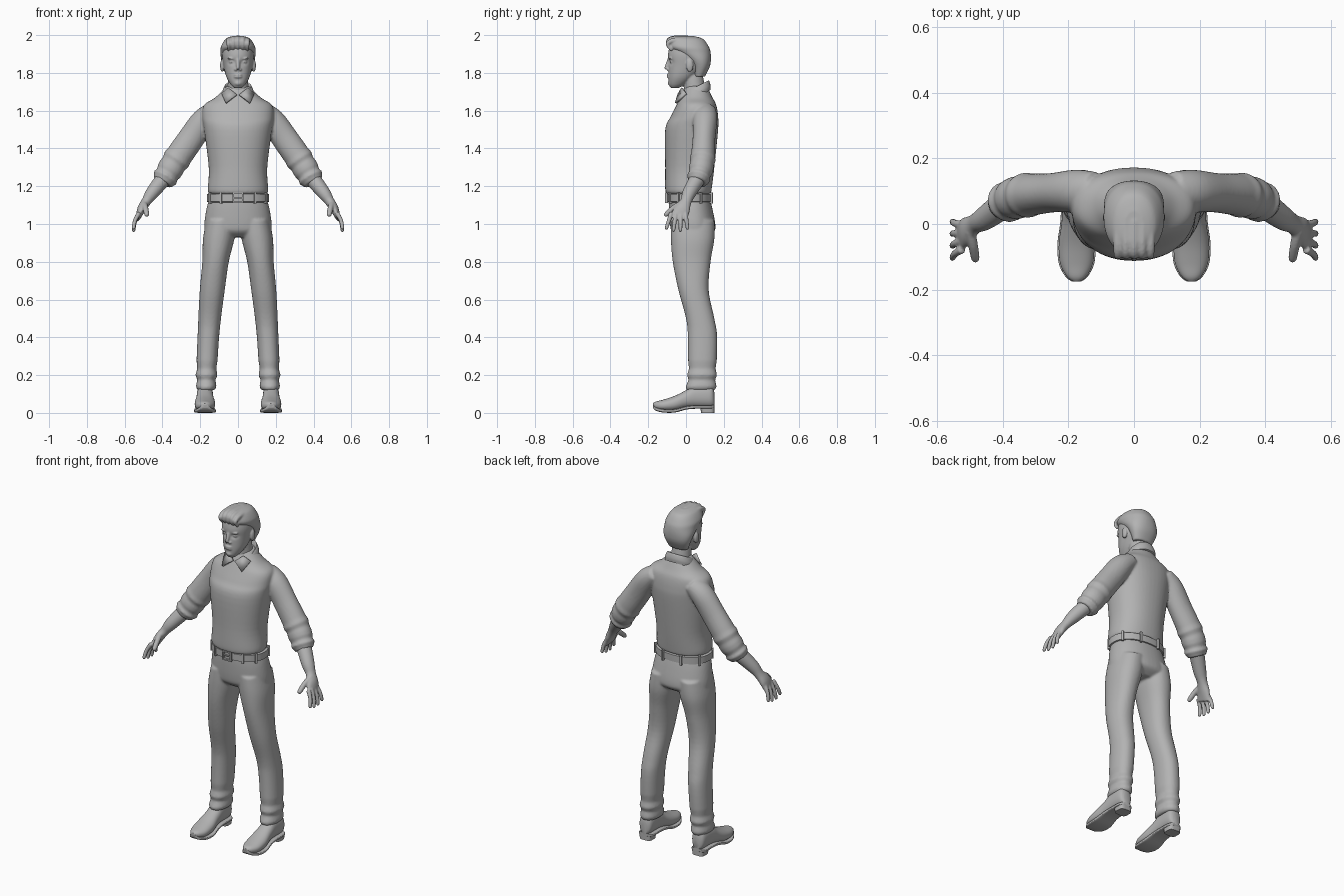
import bpy
import bmesh
from math import atan2, cos, exp, pi, sin
from mathutils import Matrix, Vector

if "Cube" in bpy.data.objects:
    bpy.data.objects.remove(bpy.data.objects["Cube"], do_unlink=True)

grey = bpy.data.materials.new("plain grey")
grey.use_nodes = True
grey.diffuse_color = (0.45, 0.45, 0.45, 1)
for node in grey.node_tree.nodes:
    if node.type == "BSDF_PRINCIPLED":
        node.inputs["Base Color"].default_value = grey.diffuse_color


def smooth_rows(rows, steps):
    """Catmull-Rom interpolation of rows of numbers."""
    rows = [Vector(row) for row in rows]
    padded = [rows[0]] + rows + [rows[-1]]
    result = []
    for before, start, end, after in zip(padded, padded[1:], padded[2:], padded[3:]):
        for step in range(steps):
            t = step / steps
            leave, arrive = (end - before) / 2, (after - start) / 2
            bend = end - start
            cubic = leave + arrive - bend * 2
            square = bend * 3 - leave * 2 - arrive
            result.append(start + leave * t + square * t * t + cubic * t * t * t)
    return result + [rows[-1]]


def circle(sides, power=2.0):
    """Unit superellipse points."""
    for i in range(sides):
        c, s = cos(2 * pi * i / sides), sin(2 * pi * i / sides)
        yield abs(c) ** (2 / power) * (1 if c > 0 else -1), abs(s) ** (2 / power) * (1 if s > 0 else -1)


def skin(bm, rings):
    """Join rings of points into a closed surface."""
    rings = [[bm.verts.new(point) for point in ring] for ring in rings]
    for lower, upper in zip(rings, rings[1:]):
        for i in range(len(lower)):
            bm.faces.new((lower[i - 1], lower[i], upper[i], upper[i - 1]))
    bm.faces.new(rings[0])
    bm.faces.new(rings[-1])


def no_offset(position):
    return 0


def loft(bm, rows, axis="Z", power=2.2, side=1, centre=no_offset, ruffle=no_offset, shear=0, steps=5):
    """Rows are (position on axis, half width, low, high)."""
    rings = []
    for t, width, low, high in smooth_rows(rows, steps):
        ring = []
        for u, v in circle(48, power):
            x = side * (centre(t) + (width + ruffle(t)) * u)
            w = (low + high) / 2 + ((high - low) / 2 + ruffle(t)) * v
            ring.append((x, w, t + shear * w) if axis == "Z" else (x, t, w))
        rings.append(ring)
    skin(bm, rings)


def tube(bm, rows, side=1, ref=(0, 1, 0), ruffle=no_offset):
    """Rows are (x, y, z, radius, radius along ref)."""
    rows = smooth_rows(rows, 6)
    rings = []
    for k, row in enumerate(rows):
        ahead, behind = rows[min(k + 1, len(rows) - 1)], rows[max(k - 1, 0)]
        path = Vector(ahead[:3]) - Vector(behind[:3])
        across = path.cross(Vector(ref)).normalized()
        along = across.cross(path).normalized()
        extra = ruffle(row[2])
        ring = [Vector(row[:3]) + along * (row[4] + extra) * u + across * (row[3] + extra) * v
                for u, v in circle(24)]
        rings.append([(side * p.x, p.y, p.z) for p in ring])
    skin(bm, rings)


def limb(bm, points, radius, ref=(0, 1, 0)):
    """Slightly tapering tube with a rounded tip."""
    rows = [(*p, radius * (1 - k / 8), radius * (1 - k / 8)) for k, p in enumerate(points)]
    last, heading = Vector(points[-1]), Vector(points[-1]) - Vector(points[-2])
    tip = last + heading.normalized() * radius * 0.7
    rows.append((*tip, radius / 4, radius / 4))
    tube(bm, rows, ref=ref)


def blob(bm, at, size):
    place = Matrix.Translation(at) @ Matrix.Diagonal((*size, 1))
    bmesh.ops.create_uvsphere(bm, u_segments=20, v_segments=12, radius=1, matrix=place)


def box(bm, at, size, turn=0):
    place = Matrix.Translation(at) @ Matrix.Rotation(turn, 4, "Z") @ Matrix.Diagonal((*size, 1))
    bmesh.ops.create_cube(bm, size=1, matrix=place)


def finish(name, bm, voxel=0, mirror=False):
    """Make the object; a voxel size blends its overlapping pieces."""
    bmesh.ops.recalc_face_normals(bm, faces=bm.faces)
    mesh = bpy.data.meshes.new(name)
    bm.to_mesh(mesh)
    bm.free()
    mesh.materials.append(grey)
    part = bpy.data.objects.new(name, mesh)
    bpy.context.collection.objects.link(part)
    bpy.ops.object.select_all(action="DESELECT")
    part.select_set(True)
    bpy.context.view_layer.objects.active = part
    bpy.ops.object.shade_smooth_by_angle(angle=0.8)
    if mirror:
        part.modifiers.new("mirror", "MIRROR")
    if voxel:
        blend = part.modifiers.new("blend", "REMESH")
        blend.mode, blend.voxel_size, blend.use_smooth_shade = "VOXEL", voxel, True
        relax = part.modifiers.new("relax", "SMOOTH")
        relax.factor, relax.iterations = 0.5, 3
    return part


# Sweater with rolled sleeves
def sleeve_rolls(z):
    return 0.006 * cos(140 * (z - 1.335)) if z < 1.36 else 0


bm = bmesh.new()
loft(bm, [(1.16, .15, -.1, .13), (1.18, .16, -.11, .135), (1.3, .155, -.11, .15), (1.5, .18, -.11, .17),
          (1.57, .19, -.08, .17), (1.63, .18, -.05, .16), (1.67, .12, -.03, .14), (1.73, .06, 0, .11)])
for side in (1, -1):
    tube(bm, [(.12, .1, 1.6, .05, .06), (.18, .1, 1.55, .065, .065), (.25, .095, 1.45, .07, .06),
              (.34, .085, 1.32, .07, .065), (.4, .06, 1.22, .06, .055)], side=side, ruffle=sleeve_rolls)
finish("sweater", bm, voxel=.007)

# Shirt collar: tilted band and two pointed flaps
bm = bmesh.new()
loft(bm, [(1.645, .086, -.03, .13), (1.67, .084, -.03, .13), (1.7, .07, -.02, .12), (1.68, .06, -.01, .11)],
     shear=.5)
finish("shirt_collar", bm)
bm = bmesh.new()
flap = [(.006, -.04, 1.685), (.05, -.02, 1.72), (.086, 0, 1.69), (.064, -.054, 1.64)]
bm.faces.new([bm.verts.new(point) for point in flap])
flaps = finish("collar_flaps", bm, mirror=True)
thickness = flaps.modifiers.new("thickness", "SOLIDIFY")
thickness.thickness, thickness.offset = .012, 0


# Trousers, with creases above the hems
def hem_creases(z):
    return 0.005 * sin(100 * z) if z < 0.25 else 0


def leg_centre(z):
    return 0.17 - 0.08 * z * z


bm = bmesh.new()
loft(bm, [(1.14, .15, -.09, .125), (1.08, .167, -.09, .14), (1, .178, -.085, .155), (.96, .17, -.075, .15),
          (.93, .12, -.04, .11)])
for side in (1, -1):
    loft(bm, [(1.02, .08, -.08, .15), (.92, .083, -.08, .15), (.8, .07, -.07, .13), (.65, .066, -.04, .12),
              (.5, .06, 0, .15), (.4, .057, .01, .165), (.2, .054, .01, .16), (.12, .047, 0, .155)],
         side=side, centre=leg_centre, ruffle=hem_creases)
finish("trousers", bm, voxel=.007)

# Belt, belt loops and buckle
bm = bmesh.new()
belt_z = 1.138
loft(bm, [(belt_z + rise, .165 - inset, inset - .1, .137 - inset)
          for rise, inset in ((-.025, .015), (-.02, 0), (.02, 0), (.025, .015))], steps=1)
finish("belt", bm)
bm = bmesh.new()
for angle in (-1, -.5, .5, 1.2):
    for side in (1, -1):
        x, y = side * .165 * cos(angle), .12 * sin(angle)
        box(bm, (x, y + .02, belt_z), (.012, .02, .06), atan2(y, x / 2) + pi / 2)
finish("belt_loops", bm)
bm = bmesh.new()
for side in (1, -1):
    box(bm, (.026 * side, -.103, belt_z), (.008, .016, .056))
    box(bm, (0, -.103, belt_z + .024 * side), (.056, .016, .008))
box(bm, (0, -.104, belt_z), (.04, .012, .006))
finish("buckle", bm)


# Shoes with soles and heels
def shoe_centre(position):
    return 0.175


shoe = [(-.175, .01, .035, .05), (-.16, .03, .02, .06), (-.12, .05, .01, .07), (-.06, .054, .01, .09),
        (0, .046, .025, .12), (.05, .043, .03, .15), (.13, .04, .03, .15), (.15, .02, .035, .11)]
bm = bmesh.new()
loft(bm, shoe, axis="Y", centre=shoe_centre)
finish("shoes", bm, mirror=True)
bm = bmesh.new()
loft(bm, [(y, width + .004, low - .008, low + .01) for y, width, low, high in shoe],
     axis="Y", power=5, centre=shoe_centre)
finish("soles", bm, mirror=True)
bm = bmesh.new()
loft(bm, [(0, .038, .08, .15), (.036, .042, .075, .15)], power=3.5, centre=shoe_centre, steps=1)
finish("heels", bm, mirror=True)

# Forearms and hands
bm = bmesh.new()
tube(bm, [(.37, .08, 1.27, .045, .045), (.45, .02, 1.17, .036, .037), (.485, 0, 1.12, .026, .03),
          (.51, -.02, 1.08, .023, .042), (.53, -.04, 1.03, .012, .046)])
for finger in range(4):
    spread = finger - 1.5
    knuckle = Vector((.523, spread * .025 - .04, 1.06))
    fingertip = Vector((.553, spread * .037 - .048, .965 + .006 * spread * spread))
    middle = knuckle.lerp(fingertip, .5) + Vector((.007, 0, 0))
    limb(bm, [knuckle, middle, fingertip], .0125)
limb(bm, [(.5, -.02, 1.11), (.49, -.065, 1.085), (.483, -.105, 1.05)], .017, ref=(1, 0, 0))
finish("forearms_and_hands", bm, voxel=.0045, mirror=True)

# Head: skull and jaw with pressed-in eye sockets, then neck and features
bm = bmesh.new()
loft(bm, [(1.72, .02, -.08, -.04), (1.74, .04, -.09, 0), (1.78, .062, -.093, .05), (1.84, .077, -.093, .11),
          (1.9, .083, -.095, .12), (1.95, .07, -.08, .1), (1.98, .03, -.04, .06)], steps=8)
eye_x, eye_z = .034, 1.858
for vert in bm.verts:
    if vert.co.y < 0:
        dx, dz = (abs(vert.co.x) - eye_x) / .017, (vert.co.z - eye_z) / .013
        vert.co.y += .013 * exp(-dx * dx - dz * dz)
limb(bm, [(0, .055, 1.64), (0, .045, 1.72), (0, .035, 1.8)], .064)
limb(bm, [(0, -.088, 1.87), (0, -.1, 1.84), (0, -.106, 1.825)], .011, ref=(1, 0, 0))
for lip in (1.778, 1.79):
    blob(bm, (0, -.094, lip), (.021, .008, .005))
blob(bm, (0, -.083, 1.745), (.02, .014, .014))
for side in (1, -1):
    blob(bm, (eye_x * side, -.072, eye_z), (.014, .014, .009))
    blob(bm, (eye_x * side, -.083, eye_z + .018), (.022, .009, .006))
    blob(bm, (.012 * side, -.095, 1.818), (.008, .009, .007))
    blob(bm, (.084 * side, .02, 1.838), (.011, .019, .034))
finish("head", bm, voxel=.0045)

# Hair: cap with locks swept up from the brow
bm = bmesh.new()
loft(bm, [(1.78, .06, .04, .1), (1.83, .08, .03, .125), (1.87, .09, 0, .132), (1.91, .092, -.06, .13),
          (1.94, .09, -.095, .12), (1.98, .065, -.085, .09), (1.995, .03, -.06, .04)])
for lock in range(-2, 3):
    x, top = lock * .025, 1.988 - .003 * lock * lock
    limb(bm, [(x, .01, top - .006), (x, -.06, top - .004), (x, -.092, top - .015), (x, -.095, 1.945),
              (x, -.08, 1.925)], .016, ref=(1, 0, 0))
finish("hair", bm, voxel=.005)
